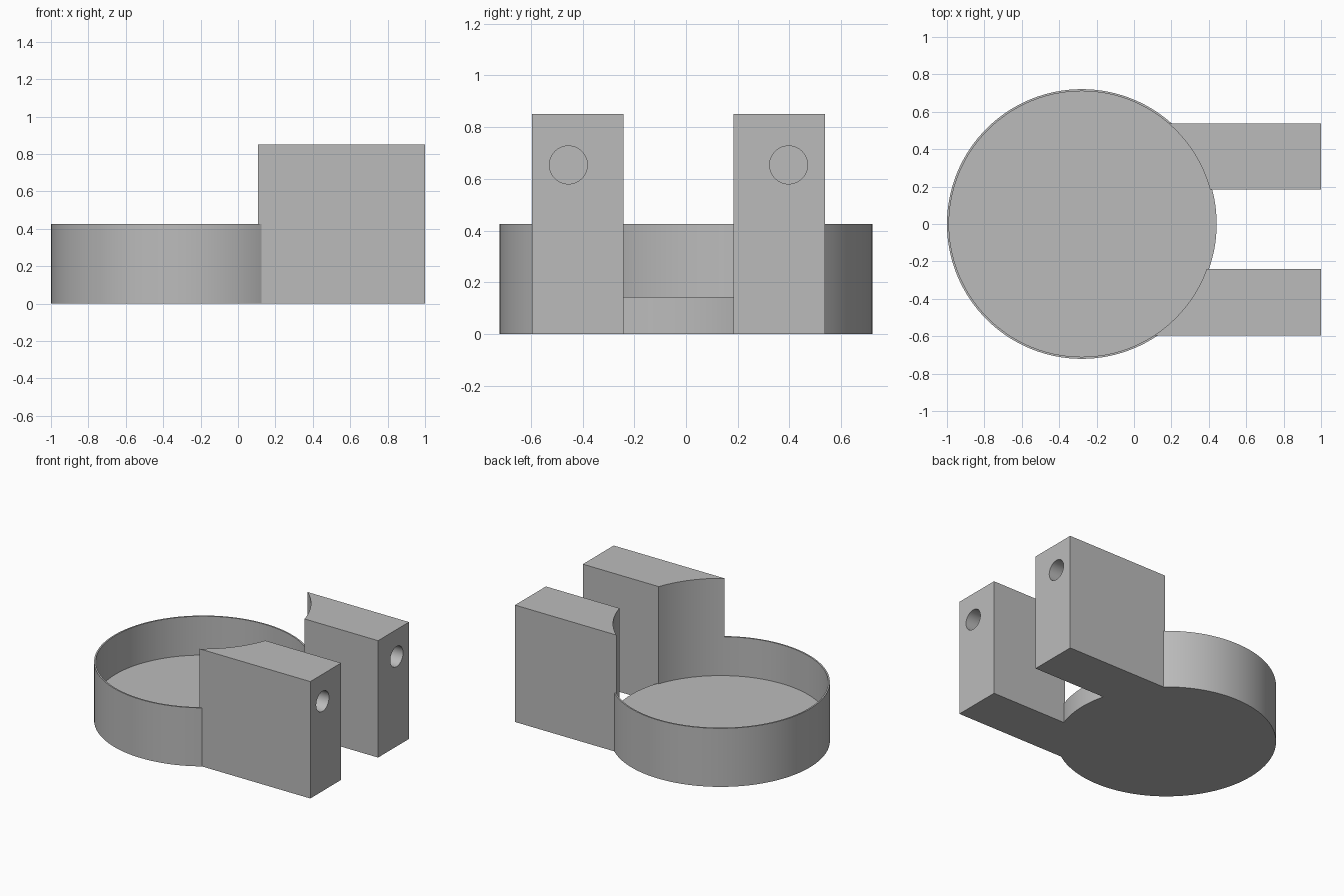
import bpy

# Remove the default cube
old = bpy.data.objects.get("Cube")
if old:
    bpy.data.objects.remove(old, do_unlink=True)

# Main dimensions
CUP_X, CUP_R, WALL = -0.279, 0.721, 0.011
CUP_H, FLOOR = 0.426, 0.143
ARM_H, ARM_W = 0.851, 0.355
MID_Y, ARM_OFF = -0.029, 0.39      # arms sit either side of this line
HOLE_OFF, HOLE_Z, HOLE_R, HOLE_DEPTH = 0.426, 0.654, 0.0735, 0.43

grey = bpy.data.materials.new("plain grey")
grey.use_nodes = True
COLOUR = (0.5, 0.5, 0.5, 1)
grey.diffuse_color = COLOUR
grey.node_tree.nodes["Principled BSDF"].inputs["Base Color"].default_value = COLOUR


def finish(name):
    ob = bpy.context.object
    ob.name = name
    bpy.ops.object.transform_apply(location=True, rotation=True, scale=True)
    ob.data.materials.append(grey)
    return ob


def box(name, x0, x1, y0, y1, z0, z1):
    bpy.ops.mesh.primitive_cube_add(
        size=1, location=((x0 + x1) / 2, (y0 + y1) / 2, (z0 + z1) / 2))
    bpy.context.object.scale = (x1 - x0, y1 - y0, z1 - z0)
    return finish(name)


def upright_cylinder(name, radius, z0, z1):
    bpy.ops.mesh.primitive_cylinder_add(
        vertices=128, radius=radius, depth=z1 - z0,
        location=(CUP_X, 0, (z0 + z1) / 2))
    return finish(name)


def combine(target, tool, operation):
    mod = target.modifiers.new(operation.lower(), "BOOLEAN")
    mod.operation, mod.solver, mod.object = operation, "EXACT", tool
    bpy.ops.object.select_all(action="DESELECT")
    bpy.context.view_layer.objects.active = target
    target.select_set(True)
    bpy.ops.object.modifier_apply(modifier=mod.name)
    bpy.data.objects.remove(tool, do_unlink=True)


# Round cup, with its wall opened between the arms
cup = upright_cylinder("cup_with_arms", CUP_R, 0, CUP_H)
half_gap = ARM_OFF - ARM_W / 2 + 0.03
combine(cup, box("gap_cutter", 0.1, 1.2, MID_Y - half_gap, MID_Y + half_gap,
                 FLOOR, 1), "DIFFERENCE")

# Two tall arms
for side in (-1, 1):
    y = MID_Y + side * ARM_OFF
    combine(cup, box("arm", 0, 1, y - ARM_W / 2, y + ARM_W / 2, 0, ARM_H), "UNION")

# Hollow the cup, which also curves the inner ends of the arms
combine(cup, upright_cylinder("bowl_cutter", CUP_R - WALL, FLOOR, 1.2), "DIFFERENCE")

# Blind holes in the arm ends
for side in (-1, 1):
    bpy.ops.mesh.primitive_cylinder_add(
        vertices=48, radius=HOLE_R, depth=2 * HOLE_DEPTH,
        location=(1, MID_Y + side * HOLE_OFF, HOLE_Z), rotation=(0, 1.570796, 0))
    combine(cup, finish("hole_cutter"), "DIFFERENCE")

bpy.ops.object.select_all(action="DESELECT")
bpy.context.view_layer.objects.active = cup
cup.select_set(True)
bpy.ops.object.shade_smooth_by_angle(angle=0.5)
